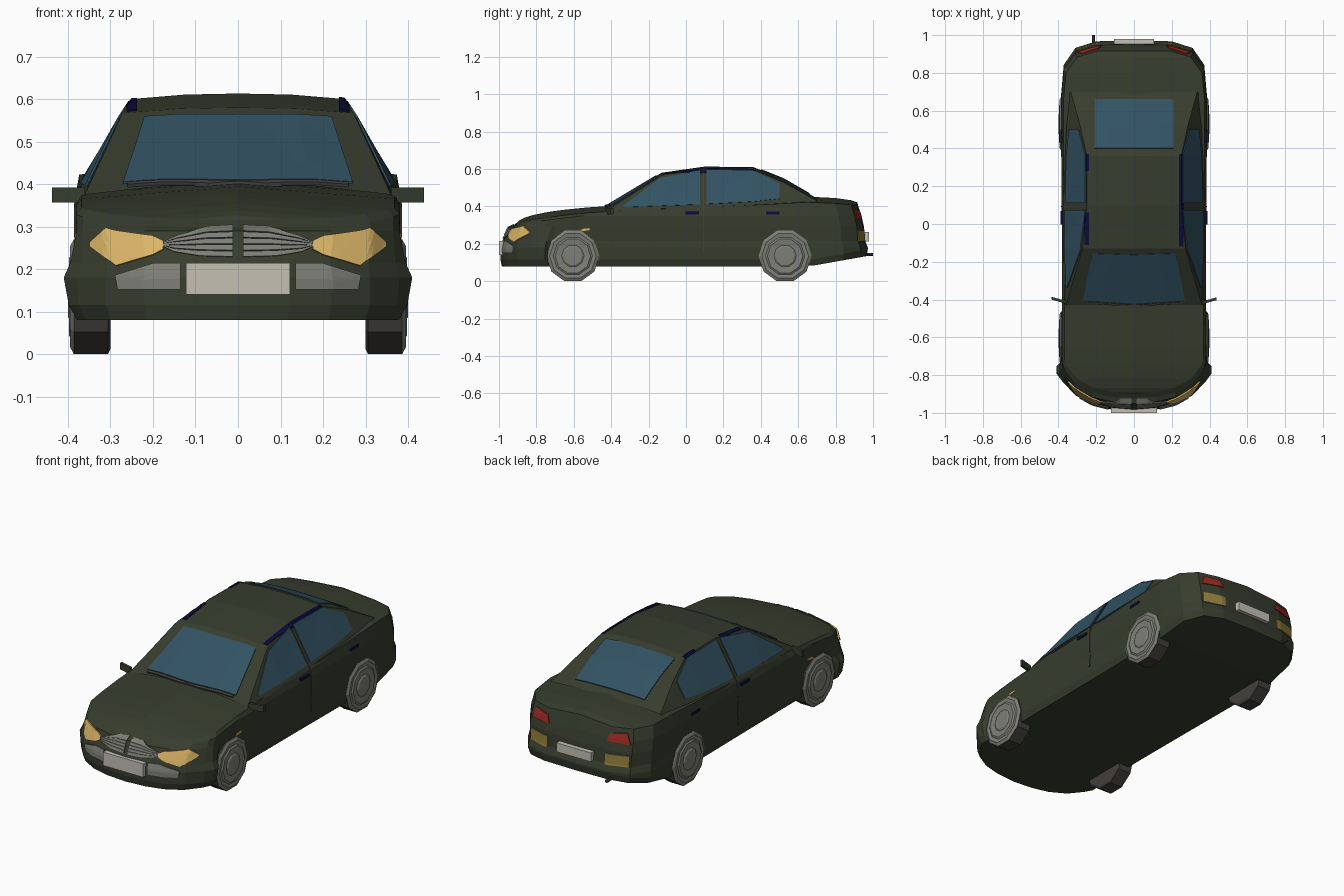
import bpy, bmesh, math
from mathutils import Vector
from mathutils.bvhtree import BVHTree

if "Cube" in bpy.data.objects:
    bpy.data.objects.remove(bpy.data.objects["Cube"])


def mat(name, r, g, b):
    m = bpy.data.materials.new(name)
    m.diffuse_color = (r, g, b, 1)
    m.use_nodes = True
    m.node_tree.nodes["Principled BSDF"].inputs["Base Color"].default_value = m.diffuse_color
    return m


PAINT = mat("dark green paint", 0.038, 0.046, 0.027)
GLASS = mat("blue glass", 0.032, 0.085, 0.125)
LAMP = mat("amber lamp", 0.72, 0.47, 0.14)
GREY = mat("grey metal", 0.21, 0.21, 0.185)
PLATE = mat("pale plate", 0.55, 0.53, 0.45)
RED = mat("red lamp", 0.32, 0.022, 0.016)
YELLOW = mat("ochre lamp", 0.29, 0.21, 0.045)
NAVY = mat("navy trim", 0.004, 0.004, 0.045)
RUBBER = mat("dark rubber", 0.055, 0.05, 0.045)


def finish(bm, name, *mats):
    me = bpy.data.meshes.new(name)
    bm.to_mesh(me)
    for m in mats:
        me.materials.append(m)
    ob = bpy.data.objects.new(name, me)
    bpy.context.collection.objects.link(ob)
    return ob


def interp(table, t):
    for (a, va), (b, vb) in zip(table, table[1:]):
        if t <= b:
            return va + (vb - va) * max(0, (t - a) / (b - a))
    return table[-1][1]


def grid(bm, rows, wrap=False):
    vs = [[bm.verts.new(p) for p in r] for r in rows]
    n = len(rows[0])
    out = []
    for a, b in zip(vs, vs[1:]):
        for i in range(n if wrap else n - 1):
            j = (i + 1) % n
            out.append(bm.faces.new((a[i], a[j], b[j], b[i])))
    return out


def half_shell(name, rows):
    """Loft rows on the +x side, then mirror and weld."""
    bm = bmesh.new()
    grid(bm, rows)
    bmesh.ops.mirror(bm, geom=bm.verts[:] + bm.edges[:] + bm.faces[:], axis='X', merge_dist=0.0005)
    bmesh.ops.remove_doubles(bm, verts=bm.verts, dist=0.0005)
    bmesh.ops.dissolve_degenerate(bm, edges=bm.edges, dist=0.0005)
    bmesh.ops.recalc_face_normals(bm, faces=bm.faces)
    tree = BVHTree.FromBMesh(bm)
    finish(bm, name, PAINT)
    return tree


# Lower body: plan outline repeated at rising levels
PLAN = [(0, -1), (.12, -.99), (.22, -.965), (.31, -.915), (.365, -.84), (.38, -.80), (.38, -.76),
        (.38, -.735), (.38, -.60), (.38, -.4), (.382, 0), (.386, .45), (.386, .68), (.372, .84),
        (.31, .93), (.2, .965), (0, .97)]
DECK = [(-.92, .312), (-.8, .333), (-.6, .36), (-.4, .375), (0, .392), (.45, .412), (.7, .425), (.93, .405)]
SILL = [(.66, 0), (.97, .055)]


def ring(level, w, yf, yr, flare=0):
    pts = []
    for i, (x, y) in enumerate(PLAN):
        y = yf + (y + 1) / 1.97 * (yr - yf)
        top = interp(DECK, y)
        z = top if level is None else min(level, top - .014)
        if level is not None and level < .15:
            z += interp(SILL, y)
        pts.append((x * w + (flare if i in (5, 6) else flare * .5 if i == 4 else 0), y, z))
    return pts


levels = [ring(.08, .965, -.985, .965, .012), ring(.115, 1, -.992, .972, .018),
          ring(.18, 1, -.992, .972, .03), ring(.215, .99, -.982, .958, .018),
          ring(.29, 1, -.95, .952), ring(.35, 1, -.925, .938), ring(None, .968, -.9, .92)]
under = [(0, y, z) for x, y, z in levels[0]]
crown = [(0, y, z + .03 * x / .38) for x, y, z in levels[-1]]
body_tree = half_shell("car_body", [under] + levels + [crown])

# Cabin: y, edge height, centre height, edge half-width, base half-width, base height
CABIN = [(-.43, .375, .40, .36, .37, .36), (-.13, .567, .58, .272, .374, .388),
         (.1, .60, .613, .25, .376, .388), (.36, .597, .61, .25, .376, .39),
         (.52, .53, .547, .285, .374, .39), (.70, .43, .443, .335, .355, .40)]
cabin_tree = half_shell("cabin", [
    [(xb, y, zb) for y, ze, zc, xe, xb, zb in CABIN],
    [(xe, y, ze) for y, ze, zc, xe, xb, zb in CABIN],
    [(xe * .5, y, ze + (zc - ze) * .8) for y, ze, zc, xe, xb, zb in CABIN],
    [(0, y, zc) for y, ze, zc, xe, xb, zb in CABIN]])

VIEWS = {"front": (lambda u, v: (u, -2, v), (0, 1, 0)), "rear": (lambda u, v: (u, 2, v), (0, -1, 0)),
         "top": (lambda u, v: (u, v, 2), (0, 0, -1)),
         "right": (lambda u, v: (2, u, v), (-1, 0, 0)), "left": (lambda u, v: (-2, u, v), (1, 0, 0))}


def panel(name, lower, upper, view, material, nu=6, nv=6, lift=.003):
    """Thin plate between two outlines, laid onto the bodywork."""
    place, d = VIEWS[view]
    d = Vector(d)

    def path(pts, t):
        t *= len(pts) - 1
        k = min(int(t), len(pts) - 2)
        return Vector(pts[k]).lerp(Vector(pts[k + 1]), t - k)

    cols = nu * (len(lower) - 1)
    outer, inner = [], []
    for j in range(nv + 1):
        ro, ri = [], []
        for i in range(cols + 1):
            p = path(lower, i / cols).lerp(path(upper, i / cols), j / nv)
            o = Vector(place(p.x, p.y))
            hits = [h for h in (body_tree.ray_cast(o, d), cabin_tree.ray_cast(o, d)) if h[0]]
            hit = min(hits, key=lambda h: h[3])
            ro.append(hit[0] + hit[1] * lift - d * .002)
            ri.append(hit[0] + d * .003)
        outer.append(ro)
        inner.append(ri)
    # outer skin with its rim tucked into the body
    bm = bmesh.new()
    rows = [inner[0]] + outer + [inner[-1]]
    rows = [[inner[min(max(k - 1, 0), nv)][0]] + r + [inner[min(max(k - 1, 0), nv)][-1]]
            for k, r in enumerate(rows)]
    faces = grid(bm, rows)
    bm.normal_update()
    mid = faces[len(faces) // 2]
    if mid.normal.dot(d) > 0:
        bmesh.ops.reverse_faces(bm, faces=faces)
    return finish(bm, name, material)


def box(name, x, y, z, material, skew=0):
    bm = bmesh.new()
    bmesh.ops.create_cube(bm, size=1)
    for v in bm.verts:
        a, b, c = (p + .5 for p in v.co)
        v.co = (x[0] + a * (x[1] - x[0]), y[0] + b * (y[1] - y[0]) + a * skew, z[0] + c * (z[1] - z[0]))
    bmesh.ops.recalc_face_normals(bm, faces=bm.faces)
    return finish(bm, name, material)


def span(s, a, b):
    return (a, b) if s > 0 else (-b, -a)


# Windscreen, wiper strip and rear window
panel("windscreen", [(-.27, -.403), (0, -.42), (.27, -.403)], [(-.22, -.155), (0, -.162), (.22, -.155)],
      "top", GLASS, 8, 8)
panel("wiper_strip", [(-.26, -.418), (0, -.436), (.26, -.418)], [(-.26, -.408), (0, -.425), (.26, -.408)],
      "top", RUBBER, 8, 1, .005)
panel("rear_window", [(-.21, .40), (0, .40), (.21, .40)], [(-.21, .66), (0, .66), (.21, .66)],
      "top", GLASS, 6, 12)

# Number plates
box("front_plate", (-.122, .122), (-1, -.97), (.14, .214), PLATE)
box("rear_plate", (-.105, .105), (.94, .979), (.213, .262), PLATE)


def lathe(name, prof, centre, n, axis, mats, rule):
    bm = bmesh.new()
    rows = []
    for h, r in prof:
        row = []
        for k in range(n):
            a = (k + .5) * 2 * math.pi / n
            s, c = r * math.sin(a), -r * math.cos(a)
            row.append(Vector(centre) + Vector((h, s, c) if axis == 'x' else (s, h, c)))
        rows.append(row)
    for i, f in enumerate(grid(bm, rows, True)):
        f.material_index = rule(i // n)
    bmesh.ops.remove_doubles(bm, verts=bm.verts, dist=.0002)
    bmesh.ops.recalc_face_normals(bm, faces=bm.faces)
    return finish(bm, name, *mats)


WHEEL = [(.30, 0), (.30, .13), (.306, .142), (.386, .142), (.395, .125), (.392, .105),
         (.398, .095), (.394, .06), (.40, .05), (.40, 0)]

for s, side in ((1, "right"), (-1, "left")):
    def m(pts):
        return [(s * x, z) for x, z in pts]

    # Wheels
    for y, end in ((-.605, "front"), (.53, "rear")):
        lathe(f"{end}_{side}_wheel", [(s * h, r) for h, r in WHEEL], (0, y, .135), 10, 'x',
              (RUBBER, GREY), lambda seg: 0 if seg < 3 else 1)
    # Side windows and door seam
    panel(f"front_window_{side}", [(-.335, .395), (-.13, .402), (.075, .41)],
          [(-.335, .405), (-.14, .55), (.075, .592)], side, GLASS, 7, 8)
    panel(f"rear_window_{side}", [(.11, .412), (.36, .425), (.5, .44)],
          [(.11, .594), (.36, .59), (.5, .522)], side, GLASS, 7, 8)
    panel(f"door_seam_{side}", [(.09, .155), (.096, .155)], [(.09, .597), (.096, .597)], side, RUBBER, 1, 24, .001)
    # Door handles, side indicator, mirror
    for y in (-.002, .428):
        box(f"door_handle_{side}", span(s, .37, .388), (y, y + .072), (.358, .372), NAVY)
    panel(f"side_indicator_{side}", [(-.56, .268), (-.515, .272)], [(-.56, .28), (-.515, .284)], side, LAMP, 2, 2)
    box(f"mirror_{side}", span(s, .36, .438), (-.425, -.41) if s > 0 else (-.40, -.385), (.356, .392),
        PAINT, s * .022)
    # Roof trim, broken in two on the left
    for a, b in ([(-.12, .37)] if s > 0 else [(-.11, .06), (.28, .37)]):
        panel(f"roof_trim_{side}", m([(.238, a), (.238, b)]), m([(.262, a), (.262, b)]), "top", NAVY, 10, 4, .002)
    # Headlamps
    panel(f"headlamp_{side}", m([(.175, .245), (.2, .232), (.285, .207), (.345, .252)]),
          m([(.175, .265), (.2, .277), (.31, .293), (.345, .262)]), "front", LAMP, 5, 6, .006)
    # Grille slats between two outlines, plus the lower intake
    lo = [(.012, .228), (.09, .23), (.15, .24), (.175, .252)]
    hi = [(.012, .304), (.07, .30), (.14, .28), (.175, .264)]
    for k in range(5):
        rows = [[tuple(Vector(a).lerp(Vector(b), t)) for a, b in zip(lo, hi)]
                for t in (k / 5, (k + .85) / 5)]
        panel(f"grille_slat_{side}", m(rows[0]), m(rows[1]), "front", GREY, 3, 1, .004)
    panel(f"lower_intake_{side}", m([(.135, .152), (.21, .152), (.282, .152)]),
          m([(.135, .213), (.2, .213), (.288, .185)]), "front", GREY, 5, 5)
    # Tail lamps
    panel(f"tail_lamp_{side}", m([(.175, .335), (.30, .33)]), m([(.19, .375), (.275, .385)]),
          "rear", RED, 10, 6)
    panel(f"reversing_lamp_{side}", m([(.175, .21), (.30, .212)]), m([(.175, .27), (.30, .272)]),
          "rear", YELLOW, 10, 6)

# Exhaust pipe
lathe("exhaust_pipe", [(.9, 0), (.9, .009), (1, .009), (1, 0)], (-.215, 0, .143), 8, 'y', (RUBBER,), lambda seg: 0)
